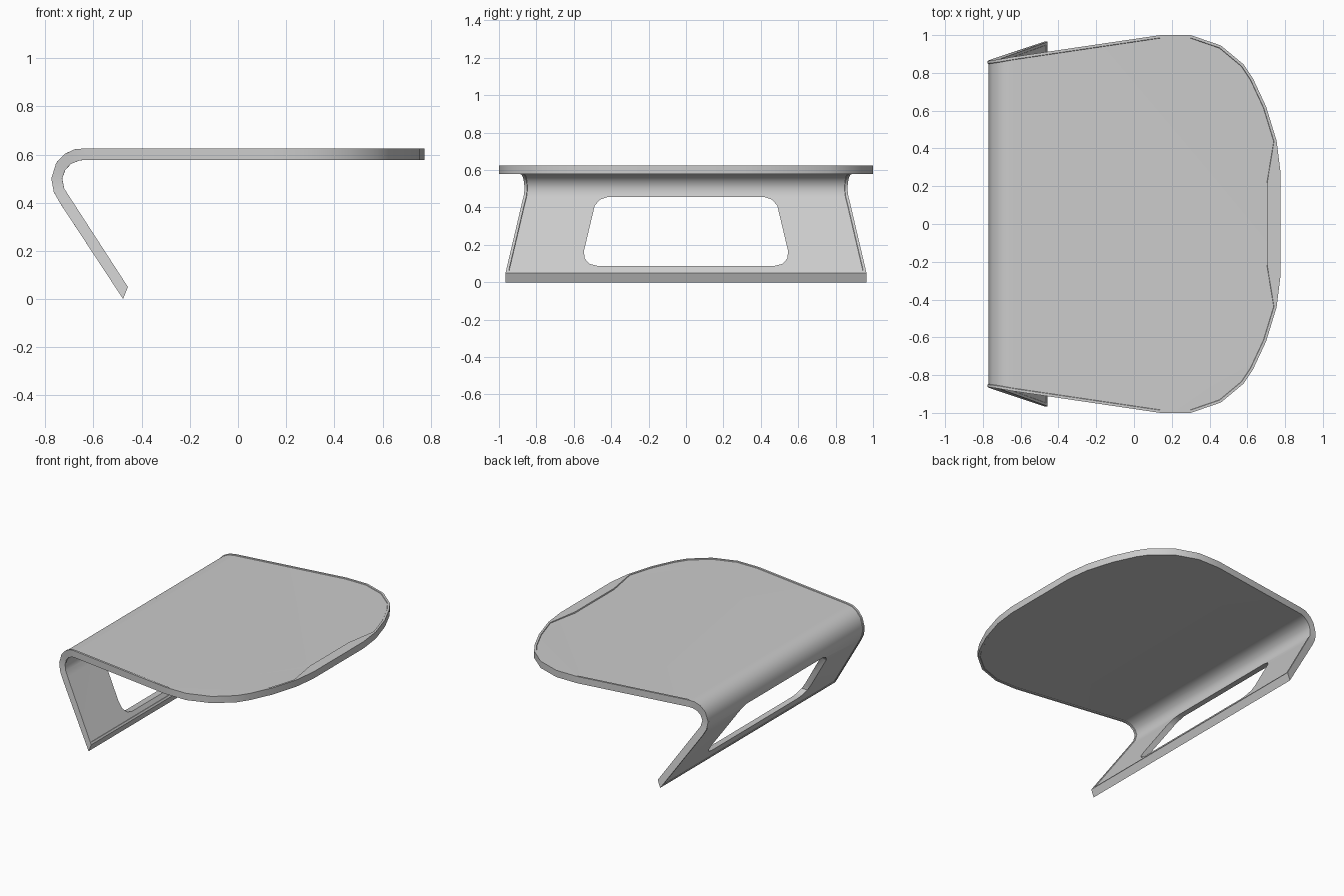
import bpy, bmesh
from math import copysign

if "Cube" in bpy.data.objects:
    bpy.data.objects.remove(bpy.data.objects["Cube"])


def add_object(name, bm):
    bmesh.ops.recalc_face_normals(bm, faces=bm.faces)
    mesh = bpy.data.meshes.new(name)
    bm.to_mesh(mesh)
    bm.free()
    obj = bpy.data.objects.new(name, mesh)
    bpy.context.collection.objects.link(obj)
    return obj


# Cross-sections of the bent sheet: outer x, z / inner x, z / half width
TOP, UNDER = 0.625, 0.578
flat = [(0.775, 0.28), (0.755, 0.44), (0.70, 0.62), (0.63, 0.77), (0.58, 0.845),
        (0.46, 0.945), (0.30, 1.0), (0.14, 1.0), (-0.64, 0.885)]
stations = [(x, TOP, x, UNDER, w) for x, w in flat]
stations += [
    (-0.68, 0.621, -0.665, 0.573, 0.878),
    (-0.72, 0.602, -0.695, 0.560, 0.871),
    (-0.755, 0.565, -0.718, 0.535, 0.866),
    (-0.775, 0.500, -0.730, 0.500, 0.863),
    (-0.765, 0.445, -0.722, 0.460, 0.868),
    (-0.74, 0.400, -0.700, 0.425, 0.877),
    (-0.477, 0.000, -0.457, 0.050, 0.965),
]

# Sheet: loft the sections, merging the flat part into single faces
bm = bmesh.new()
rings = [[bm.verts.new(p) for p in ((xo, -w, zo), (xo, w, zo), (xi, w, zi), (xi, -w, zi))]
         for xo, zo, xi, zi, w in stations]
n = len(flat)
panels = []
for a, b in ((0, 1), (2, 3)):
    loop = [r[a] for r in rings[:n]] + [r[b] for r in reversed(rings[:n])]
    panels.append(bm.faces.new(loop))
flat_panels = list(panels)
for i, (p, q) in enumerate(zip(rings, rings[1:])):
    for j in range(4):
        if j % 2 == 0 and i < n - 1:
            continue
        k = (j + 1) % 4
        f = bm.faces.new((p[j], p[k], q[k], q[j]))
        if j % 2 == 0:
            panels.append(f)
bm.faces.new(rings[0])
bm.faces.new(rings[-1])
bmesh.ops.recalc_face_normals(bm, faces=bm.faces)

# Thin raised rim, widened into a small tab at the front edge
bmesh.ops.inset_region(bm, faces=panels, thickness=0.014, depth=0, use_even_offset=True)
for f in flat_panels:
    for v in f.verts:
        if v.co.x > 0.75 and abs(v.co.y) < 0.3:
            v.co.x, v.co.y = 0.705, copysign(0.215, v.co.y)
bmesh.ops.inset_region(bm, faces=panels, thickness=0.002, depth=-0.004, use_even_offset=True)
for v in rings[0][:2]:
    v.co.z -= 0.004
bmesh.ops.triangulate(bm, faces=[f for f in bm.faces if len(f.verts) > 4])
stand = add_object("bent_sheet_stand", bm)

# Window through the sloping leg
half = [(0.42, 0.455), (0.46, 0.442), (0.488, 0.41), (0.545, 0.17),
        (0.543, 0.128), (0.515, 0.098), (0.475, 0.088)]
outline = half + [(-y, z) for y, z in reversed(half)]
bm = bmesh.new()
face = bm.faces.new([bm.verts.new((-0.95, y, z)) for y, z in outline])
ext = bmesh.ops.extrude_face_region(bm, geom=[face])
bmesh.ops.translate(bm, vec=(0.7, 0, 0),
                    verts=[g for g in ext["geom"] if isinstance(g, bmesh.types.BMVert)])
cutter = add_object("leg_window_cutter", bm)
cutter.hide_render = True

cut = stand.modifiers.new("window", "BOOLEAN")
cut.operation = "DIFFERENCE"
cut.solver = "EXACT"
cut.object = cutter
bpy.context.view_layer.objects.active = stand
stand.select_set(True)
bpy.ops.object.modifier_apply(modifier="window")
bpy.data.objects.remove(cutter)
bpy.ops.object.shade_smooth_by_angle(angle=0.55)
